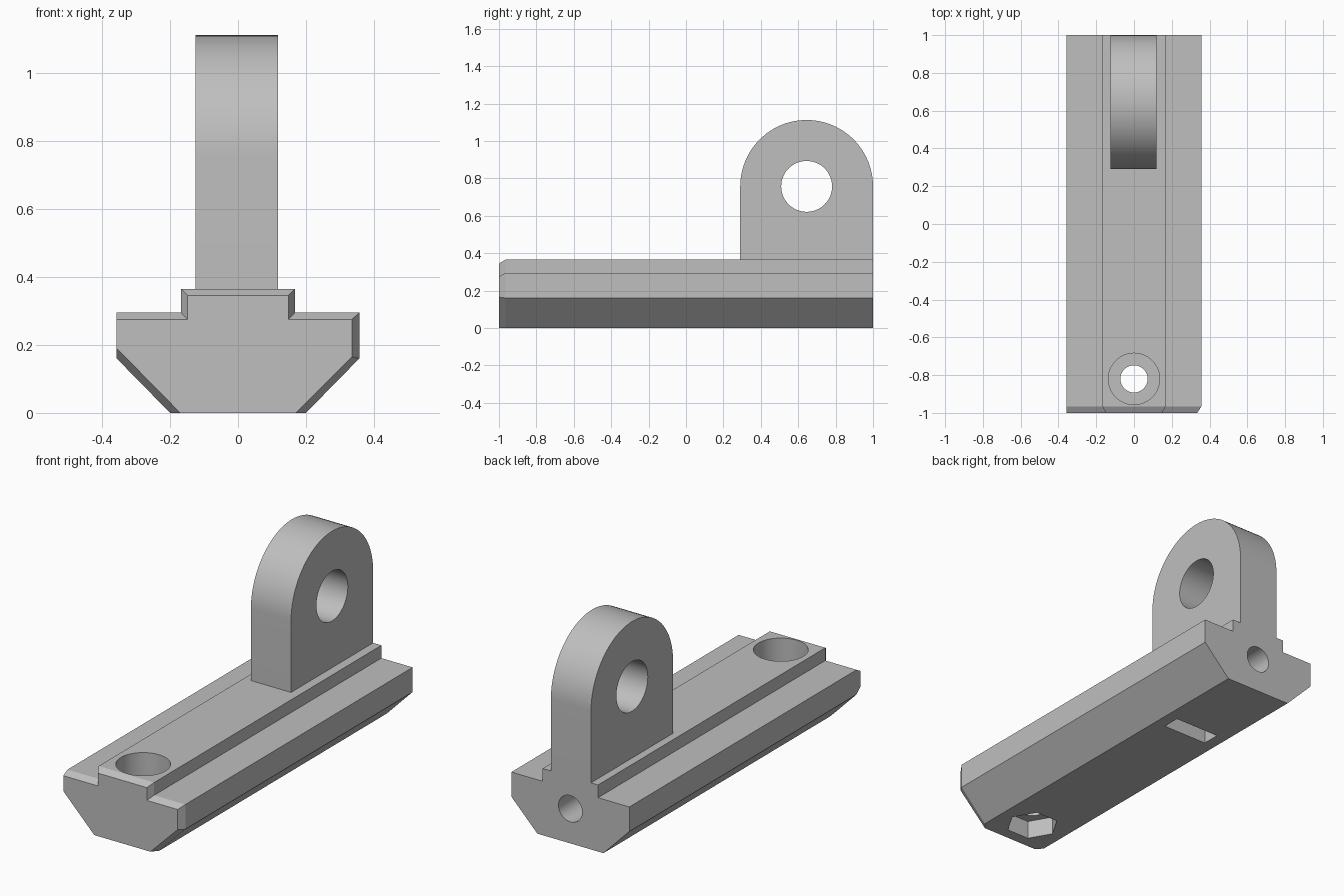
import bpy, bmesh
from math import pi, cos, sin
from mathutils import Matrix

if "Cube" in bpy.data.objects:
    bpy.data.objects.remove(bpy.data.objects["Cube"])

GREY = (0.52, 0.52, 0.52, 1.0)
grey = bpy.data.materials.new("plain grey")
grey.use_nodes = True
grey.diffuse_color = GREY
grey.node_tree.nodes["Principled BSDF"].inputs["Base Color"].default_value = GREY


def finish(bm, name):
    bmesh.ops.recalc_face_normals(bm, faces=bm.faces)
    mesh = bpy.data.meshes.new(name)
    bm.to_mesh(mesh)
    bm.free()
    mesh.materials.append(grey)
    obj = bpy.data.objects.new(name, mesh)
    bpy.context.collection.objects.link(obj)
    return obj


def loft(name, rings):
    """Solid through equal-sized closed rings, capped at both ends."""
    bm = bmesh.new()
    loops = [[bm.verts.new(p) for p in ring] for ring in rings]
    n = len(loops[0])
    for a, b in zip(loops, loops[1:]):
        for i in range(n):
            j = (i + 1) % n
            bm.faces.new((a[i], a[j], b[j], b[i]))
    bm.faces.new(loops[0])
    bm.faces.new(loops[-1])
    return finish(bm, name)


def cylinder(name, center, radius, depth, axis="Z", sides=64):
    turn = {"X": Matrix.Rotation(pi / 2, 4, "Y"),
            "Y": Matrix.Rotation(pi / 2, 4, "X"),
            "Z": Matrix.Identity(4)}[axis]
    bm = bmesh.new()
    bmesh.ops.create_cone(bm, cap_ends=True, segments=sides, radius1=radius,
                          radius2=radius, depth=depth,
                          matrix=Matrix.Translation(center) @ turn)
    return finish(bm, name)


def combine(target, tool, operation):
    mod = target.modifiers.new(operation.lower(), "BOOLEAN")
    mod.operation = operation
    mod.solver = "EXACT"
    mod.object = tool
    bpy.context.view_layer.objects.active = target
    bpy.ops.object.modifier_apply(modifier=mod.name)
    bpy.data.objects.remove(tool)


# Stepped rail with a bevelled front end
half = [(0.2, 0), (0.357, 0.16), (0.357, 0.295), (0.168, 0.295), (0.168, 0.365)]
section = half + [(-x, z) for x, z in reversed(half)]
front_half = [(0.17, 0), (0.335, 0.165), (0.335, 0.275), (0.148, 0.275), (0.148, 0.345)]
front = front_half + [(-x, z) for x, z in reversed(front_half)]
front[7], front[8] = (-0.357, 0.275), (-0.357, 0.19)   # this flank stays straight
rail = loft("mounting_rail", [[(x, y, z) for x, z in ring]
                              for y, ring in ((-1, front), (-0.965, section), (1, section))])

# Upright lug with a round top
R, CY, CZ = 0.355, 0.645, 0.757
outline = [(CY + R, 0.25)]
outline += [(CY + R * cos(pi * i / 48), CZ + R * sin(pi * i / 48)) for i in range(49)]
outline += [(CY - R, 0.25)]
lug = loft("lug", [[(x, y, z) for y, z in outline] for x in (-0.125, 0.118)])
combine(rail, lug, "UNION")

# Cross hole in the lug
combine(rail, cylinder("lug_hole", (0, CY, CZ), 0.136, 1, "X"), "DIFFERENCE")

# Front screw: through hole, head recess above, hexagonal nut pocket below
BOLT_Y = -0.82
combine(rail, cylinder("screw_hole", (0, BOLT_Y, 0.2), 0.072, 1), "DIFFERENCE")
combine(rail, cylinder("head_recess", (0, BOLT_Y, 0.44), 0.136, 0.5), "DIFFERENCE")
pocket = cylinder("nut_pocket", (0, 0, 0), 0.135, 0.2, sides=6)
pocket.data.transform(Matrix.Translation((0, BOLT_Y, 0)) @ Matrix.Rotation(pi / 6, 4, "Z")
                      if abs(pocket.data.vertices[0].co.x) < 0.01
                      else Matrix.Translation((0, BOLT_Y, 0)))
combine(rail, pocket, "DIFFERENCE")

# Rear screw hole and the nut slot that crosses it from below
combine(rail, cylinder("rear_hole", (0, 0.75, 0.19), 0.072, 0.9, "Y"), "DIFFERENCE")
slot = loft("nut_slot", [[(x, y, z) for x, y in
                          ((-0.135, 0.41), (0.135, 0.41), (0.135, 0.508), (-0.135, 0.508))]
                         for z in (-0.1, 0.31)])
combine(rail, slot, "DIFFERENCE")

# Smooth round surfaces, crisp edges
bpy.ops.object.select_all(action="DESELECT")
rail.select_set(True)
bpy.context.view_layer.objects.active = rail
bpy.ops.object.shade_smooth_by_angle(angle=pi / 9)
